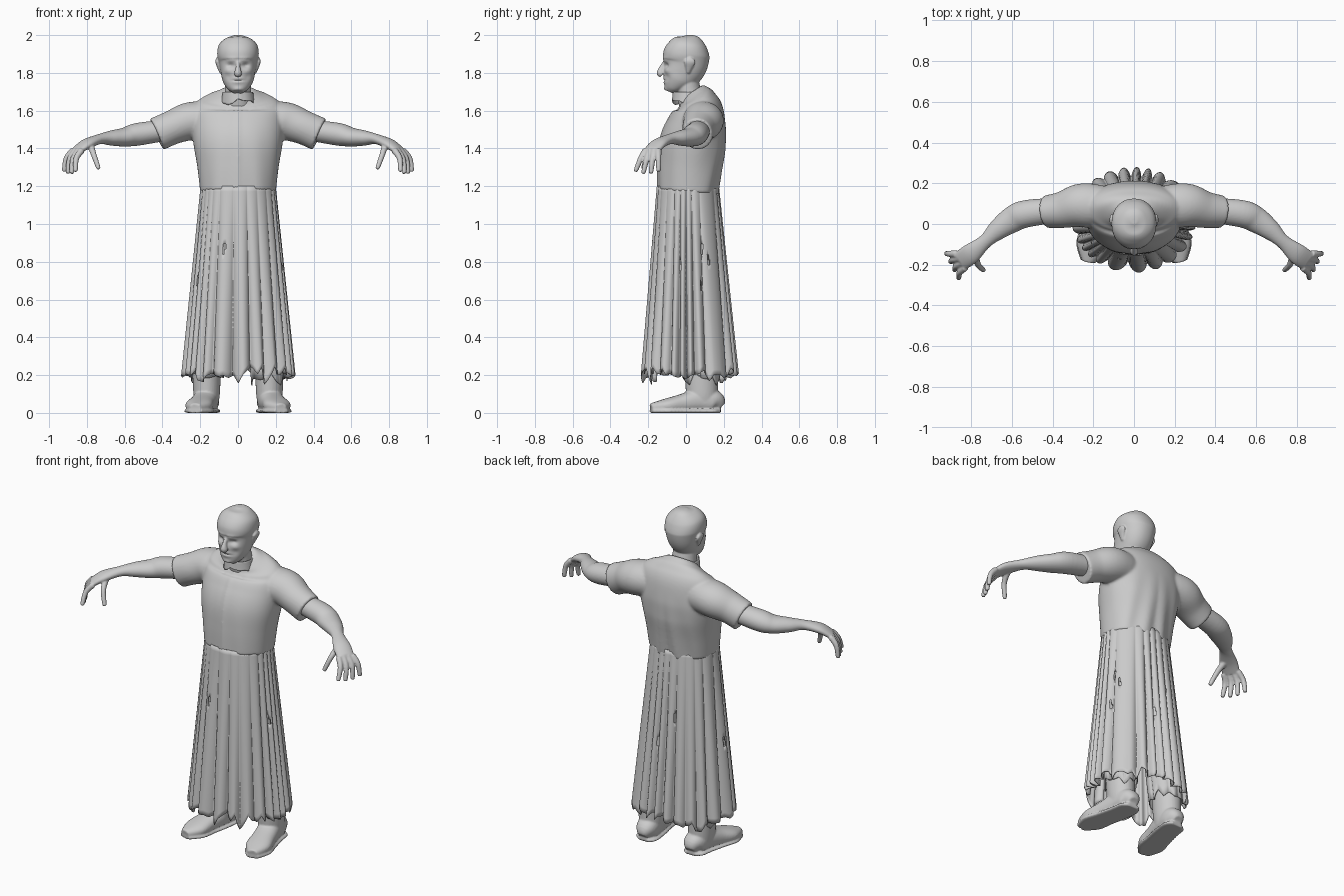
import bpy, bmesh, math, random
from mathutils import Vector

random.seed(4)
cube = bpy.data.objects.get("Cube")
if cube:
    bpy.data.objects.remove(cube)

grey = bpy.data.materials.new("light_grey")
grey.use_nodes = True
colour = (.6, .6, .6, 1)
grey.diffuse_color = colour
grey.node_tree.nodes["Principled BSDF"].inputs["Base Color"].default_value = colour
UP, BACK = Vector((0, 0, 1)), Vector((0, 1, 0))


def spline(keys, steps):
    """Resample a list of number tuples with a Catmull-Rom curve."""
    rows = []
    padded = [keys[0], *keys, keys[-1]]
    for i in range(len(keys) - 1):
        before, start, end, after = padded[i:i + 4]
        for step in range(steps):
            t = step / steps
            rows.append([b + t / 2 * (c - a + t * (2 * a - 5 * b + 4 * c - d + t * (3 * (b - c) + d - a)))
                         for a, b, c, d in zip(before, start, end, after)])
    return rows + [list(keys[-1])]


def loft(bm, keys, up=UP, side=1, sides=32, steps=6, power=2, warp=None):
    """Closed tube through keys (x, y, z, half width, half height along up)."""
    rows = spline(keys, steps)
    points = [Vector(row[:3]) for row in rows]
    rings = []
    for i, row in enumerate(rows):
        ahead = points[min(i + 1, len(points) - 1)] - points[max(i - 1, 0)]
        across = ahead.cross(up).normalized()
        high = across.cross(ahead).normalized()
        ring = []
        for k in range(sides):
            angle = math.tau * k / sides
            c, s = (math.copysign(abs(v) ** (2 / power), v) for v in (math.cos(angle), math.sin(angle)))
            p = points[i] + across * c * row[3] + high * s * row[4]
            if warp:
                p = warp(p)
            ring.append(bm.verts.new((p.x * side, p.y, p.z)))
        rings.append(ring)
    for low, top in zip(rings, rings[1:]):
        for k in range(sides):
            bm.faces.new((low[k], low[k - 1], top[k - 1], top[k]))
    bm.faces.new(rings[0])
    bm.faces.new(rings[-1][::-1])


def stack(bm, profile, x=0, **options):
    """Upright loft from side-view rows (z, front y, back y, half width)."""
    keys = [(x, (front + back) / 2, z, width, (back - front) / 2) for z, front, back, width in profile]
    loft(bm, keys, BACK, **options)


def finish(name, bm, voxel=None, relax=3):
    """Turn a bmesh into a smooth object, fusing overlapping parts if asked."""
    bmesh.ops.recalc_face_normals(bm, faces=bm.faces)
    mesh = bpy.data.meshes.new(name)
    bm.to_mesh(mesh)
    bm.free()
    mesh.materials.append(grey)
    mesh.shade_smooth()
    ob = bpy.data.objects.new(name, mesh)
    bpy.context.collection.objects.link(ob)
    if voxel:
        fuse = ob.modifiers.new("fuse", 'REMESH')
        fuse.mode, fuse.voxel_size, fuse.use_smooth_shade = 'VOXEL', voxel, True
        soften = ob.modifiers.new("soften", 'SMOOTH')
        soften.factor, soften.iterations = .5, relax
    return ob


def cloth(name, top, bottom, folds, depth, rag, sides=360, rows=36, holes=0):
    """Open pleated tube with a torn hem; top and bottom are (x, y, z, rx, ry)."""
    bm = bmesh.new()
    marks = sides // 5
    tears = [random.uniform(-1, 1) ** 3 * rag for _ in range(marks)]
    grid = []
    for j in range(rows + 1):
        t = j / rows
        x, y, z, rx, ry = [a + (b - a) * t for a, b in zip(top, bottom)]
        ring = []
        for k in range(sides):
            angle = math.tau * k / sides
            mark, blend = divmod(k, 5)
            tear = tears[mark] + (tears[(mark + 1) % marks] - tears[mark]) * blend / 5
            warped = angle + math.sin(3 * angle + 1) / 8 + math.sin(5 * angle) / 16
            crease = 1 - abs(math.sin(folds * warped / 2)) ** .6
            uneven = .75 + .3 * math.sin(4 * angle + 2)
            dent = crease * uneven * depth * (.1 + .9 * t)
            ring.append(bm.verts.new((x + (rx - dent) * math.cos(angle),
                                      y + (ry - dent) * math.sin(angle), z + tear * t ** 3)))
        grid.append(ring)
    for high, low in zip(grid, grid[1:]):
        for k in range(sides):
            bm.faces.new((high[k], high[k - 1], low[k - 1], low[k]))
    # Worn holes, mostly near the hem
    bm.faces.ensure_lookup_table()
    torn = set()
    for _ in range(holes):
        row = int(rows * random.uniform(.3, .95))
        first = random.randrange(sides - 4)
        for j in range(2):
            for k in range(random.randint(2, 4)):
                torn.add(bm.faces[min(row + j, rows - 2) * sides + first + k])
    bmesh.ops.delete(bm, geom=list(torn), context='FACES')
    ob = finish(name, bm)
    ob.modifiers.new("thickness", 'SOLIDIFY').thickness = .005
    return ob


# Head: skull, neck, nose and ears fused, the face shaped by soft bumps
bumps = [  # x, z, width, height, push forward: brow, eye, cheek, jaw, lips, mouth, chin
    (.03, 1.87, .04, .012, .008), (.04, 1.84, .02, .013, -.015), (.06, 1.81, .02, .015, .006),
    (.05, 1.78, .02, .02, -.006), (0, 1.76, .03, .015, .009), (0, 1.76, .03, .005, -.015),
    (0, 1.71, .03, .014, .008)]


def face_shape(p):
    if p.y < -.03:
        p.y -= sum(push * math.exp(-((abs(p.x) - x) / wide) ** 2 - ((p.z - z) / tall) ** 2)
                   for x, z, wide, tall, push in bumps)
    return p


bm = bmesh.new()
stack(bm, [(1.7, -.11, -.06, .03), (1.72, -.12, -.03, .055), (1.76, -.13, .03, .08),
           (1.8, -.13, .08, .09), (1.85, -.12, .115, .1), (1.9, -.12, .125, .11),
           (1.95, -.09, .11, .1), (1.985, -.05, .08, .06), (2, 0, .03, .015)],
      sides=96, steps=10, power=2.15, warp=face_shape)
stack(bm, [(1.6, -.03, .12, .08), (1.7, -.05, .08, .07), (1.8, -.06, .06, .07)])
stack(bm, [(1.86, -.12, -.1, .01), (1.83, -.14, -.11, .012), (1.8, -.155, -.11, .02),
           (1.79, -.14, -.11, .018)])
for side in (1, -1):
    loft(bm, [(.09, .01, 1.8, .007, .01), (.1, .015, 1.83, .01, .02),
              (.11, .02, 1.86, .01, .03), (.106, .02, 1.88, .007, .01)], BACK, side)
finish("head", bm, voxel=.0045, relax=2)


# Bodice: chest and short sleeves fused, with soft folds and a front seam
def bodice_folds(p):
    fade = max(0, min(1, (1.55 - p.z) * 3))
    ripple = math.sin(abs(p.x) * 55 + p.z * 4)
    p.y += (.006 if p.y > .02 else .002) * fade * ripple
    if p.y < 0 and abs(p.x) < .012:
        p.y -= .004
    return p


bm = bmesh.new()
stack(bm, [(1.17, -.15, .17, .2), (1.3, -.15, .19, .215), (1.42, -.14, .21, .235),
           (1.52, -.1, .215, .245), (1.6, -.06, .2, .24), (1.65, -.045, .165, .21),
           (1.68, -.04, .13, .13), (1.7, -.035, .1, .08)],
      sides=96, power=2.2, warp=bodice_folds)
for side in (1, -1):
    loft(bm, [(.1, .085, 1.55, .09, .1), (.2, .09, 1.55, .107, .1), (.27, .09, 1.54, .106, .1),
              (.35, .07, 1.51, .09, .09), (.43, .06, 1.475, .08, .09)], side=side)
finish("bodice", bm, voxel=.008, relax=4)

# Torn collar around the neck
cloth("collar", (0, .01, 1.7, .08, .08), (0, .02, 1.645, .09, .095),
      folds=5, depth=.004, rag=.03, sides=100, rows=8)

# Long pleated skirt with a ragged hem
cloth("skirt", (0, .01, 1.2, .2, .165), (0, .02, .2, .305, .26),
      folds=23, depth=.06, rag=.055, holes=9)

for side, label in ((1, "left"), (-1, "right")):
    # Bare arm, palm, fingers and thumb fused
    bm = bmesh.new()
    loft(bm, [(.36, .07, 1.5, .06, .055), (.53, .05, 1.475, .067, .06), (.6, .02, 1.46, .064, .05),
              (.67, -.03, 1.455, .05, .04), (.73, -.085, 1.45, .035, .027),
              (.8, -.145, 1.425, .05, .026), (.85, -.18, 1.39, .05, .02)], side=side)
    digits = []
    for i in range(4):
        spread = i - 1.5
        knuckle = Vector((.85, -.18, 1.39)) + spread * Vector((-.015, -.022, 0))
        tip = Vector((.89, -.205, 1.27)) + spread * Vector((-.02, -.04, 0))
        tip.z += abs(spread) / 100
        digits.append((knuckle, (knuckle + tip) / 2 + Vector((.012, 0, .01)), tip))
    digits.append((Vector((.78, -.15, 1.42)), Vector((.765, -.2, 1.37)), Vector((.74, -.225, 1.3))))
    for knuckle, joint, tip in digits:
        loft(bm, [(*knuckle, .018, .018), (*joint, .015, .015), (*tip, .012, .012),
                  (*(tip + (tip - joint) / 8), .005, .005)], BACK, side, sides=14)
    finish(label + "_arm", bm, voxel=.005)

    # Boot: foot, sole and ankle fused, flat on the ground
    def flat_sole(p):
        p.z = max(p.z, 0)
        return p

    foot = [(.16, .185, .03, .03), (.16, .15, .06, .06), (.17, .07, .064, .065),
            (.19, -.02, .066, .05), (.21, -.11, .07, .037), (.227, -.185, .03, .025)]
    bm = bmesh.new()
    loft(bm, [(x, y, tall, wide, tall) for x, y, wide, tall in foot],
         side=side, power=2.3, warp=flat_sole)
    loft(bm, [(x, y, .01, wide + .006, .012) for x, y, wide, tall in foot],
         side=side, power=3, warp=flat_sole)
    stack(bm, [(.04, 0, .175, .06), (.1, 0, .17, .07), (.24, -.01, .17, .076)], x=.166, side=side)
    finish(label + "_boot", bm, voxel=.006, relax=2)

    # Trouser leg with a torn cuff
    cloth(label + "_trouser_leg", (side * .1, .03, 1, .09, .11), (side * .16, .08, .185, .09, .1),
          folds=7, depth=.012, rag=.05, sides=90, rows=16)
